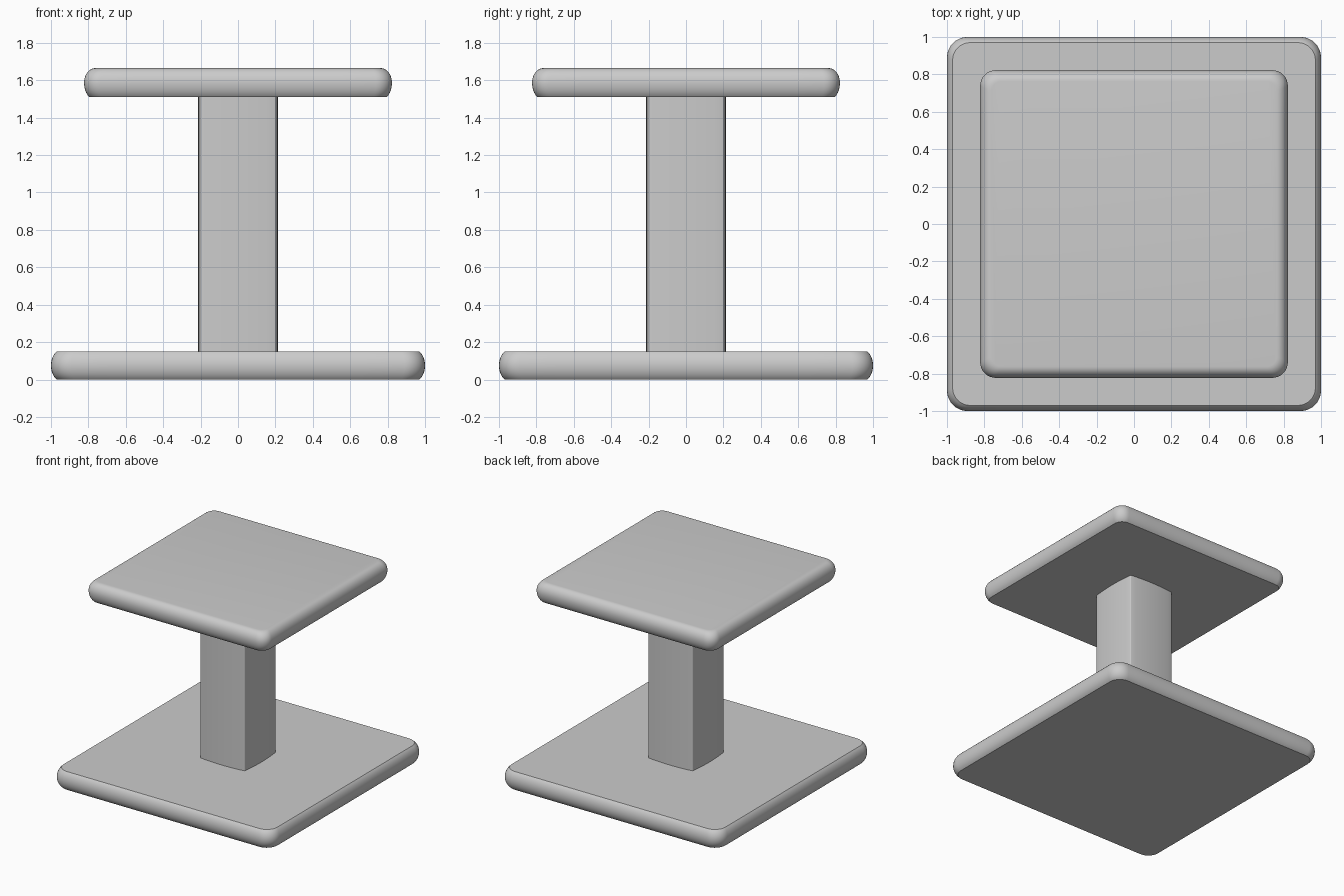
import bpy, bmesh
from math import sin, cos, pi

if "Cube" in bpy.data.objects:
    bpy.data.objects.remove(bpy.data.objects["Cube"])


def rounded_square(half, radius, bow=0.0, corner_steps=8, side_steps=8):
    """Outline of a square with round corners and optionally bowed sides."""
    pts = []
    flat = half - radius
    for q in range(4):
        c, s = cos(q * pi / 2), sin(q * pi / 2)
        side = []
        for i in range(side_steps):
            t = -1 + 2 * i / side_steps
            side.append((half + bow * (1 - t * t), flat * t))
        for i in range(corner_steps):
            a = pi / 2 * i / corner_steps
            side.append((flat + radius * cos(a), flat + radius * sin(a)))
        pts += [(x * c - y * s, x * s + y * c) for x, y in side]
    return pts


def stack(name, levels, angle):
    """Loft through (outline, z) levels and cap both ends."""
    bm = bmesh.new()
    rings = [[bm.verts.new((x, y, z)) for x, y in outline] for outline, z in levels]
    for lo, hi in zip(rings, rings[1:]):
        n = len(lo)
        for i in range(n):
            j = (i + 1) % n
            bm.faces.new((lo[i], lo[j], hi[j], hi[i]))
    bm.faces.new(rings[0][::-1])
    bm.faces.new(rings[-1])
    bmesh.ops.remove_doubles(bm, verts=bm.verts, dist=1e-5)
    bmesh.ops.recalc_face_normals(bm, faces=bm.faces)
    mesh = bpy.data.meshes.new(name)
    bm.to_mesh(mesh)
    bm.free()
    obj = bpy.data.objects.new(name, mesh)
    bpy.context.collection.objects.link(obj)
    bpy.ops.object.select_all(action='DESELECT')
    obj.select_set(True)
    bpy.context.view_layer.objects.active = obj
    bpy.ops.object.shade_smooth_by_angle(angle=angle)
    return obj


def plate(name, half, radius, z0, z1, depth, top_end):
    """Slab with a bulging rim; top_end = pi/2 rolls smoothly into the top."""
    mid, h = (z0 + z1) / 2, (z1 - z0) / 2
    levels = []
    start, steps = -1.0, 14
    for i in range(steps + 1):
        a = start + (top_end - start) * i / steps
        inset = depth * (1 - cos(a))
        limit = top_end if a > 0 else -start
        z = mid + h * sin(a) / sin(limit)
        levels.append((rounded_square(half - inset, max(radius - inset * 0.5, 0.02)), z))
    return stack(name, levels, pi / 6)


# Base with crisp upper and lower edges
plate("base", 1.0, 0.11, 0.0, 0.15, 0.065, 1.0)

# Column with gently bowed sides
shaft = rounded_square(0.203, 0.01, 0.012, 3, 10)
stack("column", [(shaft, 0.148), (shaft, 1.515)], pi / 6)

# Top slab: crisp underside edge, softly rolled upper edge
plate("top_slab", 0.823, 0.085, 1.51, 1.665, 0.06, pi / 2)
